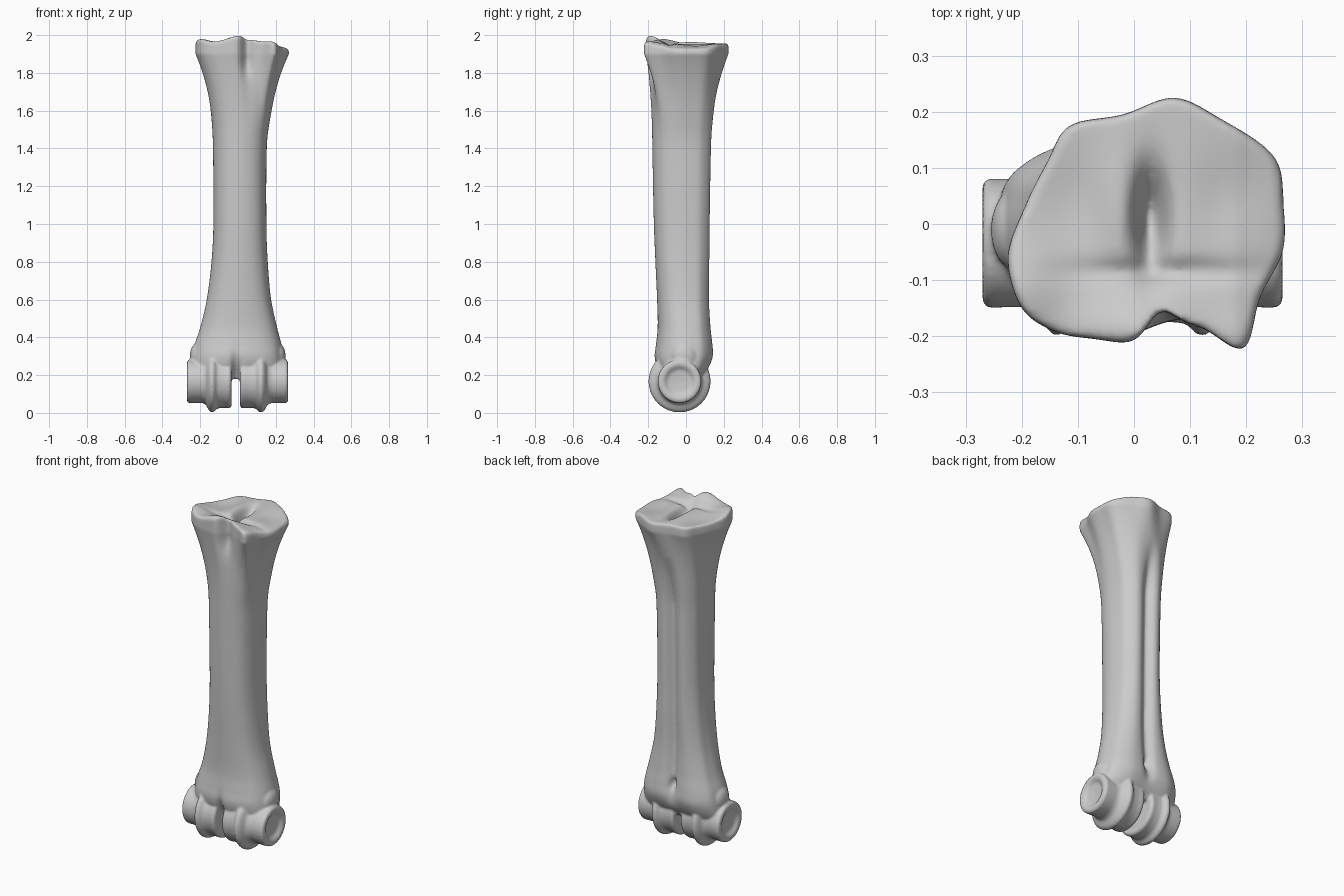
import bpy, bmesh
from math import sin, cos, exp, tau

if "Cube" in bpy.data.objects:
    bpy.data.objects.remove(bpy.data.objects["Cube"])

N = 144                                   # points around each ring

# Head outline seen from above, counter-clockwise from the front centre
HEAD = [(0, -.21), (.06, -.177), (.12, -.185), (.195, -.222), (.225, -.13), (.265, -.05),
        (.267, .03), (.25, .12), (.15, .19), (.07, .225), (-.02, .195), (-.115, .175),
        (-.155, .11), (-.195, .03), (-.225, -.06), (-.2, -.15), (-.14, -.192), (-.07, -.205)]
# Half outline of the shaft in unit size, mirrored to a full loop
HALF = [(0, -1), (.3, -.96), (.58, -.85), (.8, -.66), (.94, -.38), (1, -.05),
        (.98, .3), (.88, .68), (.52, .98), (0, .97)]
SHAFT = HALF + [(-x, y) for x, y in HALF[-2:0:-1]]
# Shaft extents: z, left, right, front, back
KEYS = [(.18, -.25, .245, -.12, .08), (.24, -.25, .245, -.155, .12), (.30, -.243, .24, -.168, .142),
        (.36, -.23, .23, -.16, .14), (.45, -.2, .207, -.15, .13), (.6, -.165, .175, -.153, .122),
        (.8, -.14, .157, -.162, .124), (1.0, -.13, .15, -.17, .126), (1.4, -.132, .152, -.178, .133),
        (1.6, -.138, .166, -.18, .14), (1.9, -.14, .165, -.18, .14)]


def gauss(d, s):
    return exp(-(d / s) ** 2)


def bump(x, y, cx, cy, sx, sy):
    return gauss(x - cx, sx) * gauss(y - cy, sy)


def loop_point(pts, t):
    """Point on a closed smooth curve, t from 0 to 1."""
    n = len(pts)
    u = t * n
    i = int(u)
    f = u - i
    a, b, c, d = (pts[(i + k) % n] for k in (-1, 0, 1, 2))
    return [.5 * (2 * b[k] + (c[k] - a[k]) * f + (2 * a[k] - 5 * b[k] + 4 * c[k] - d[k]) * f * f
                  + (3 * b[k] - a[k] - 3 * c[k] + d[k]) * f ** 3) for k in (0, 1)]


def extents(z):
    """Smooth interpolation of the shaft extents."""
    n = len(KEYS)
    i = max([k for k in range(n - 1) if KEYS[k][0] <= z + 1e-9] or [0])
    h = KEYS[i + 1][0] - KEYS[i][0]
    f = min(1, max(0, (z - KEYS[i][0]) / h))

    def slope(j, c):
        a, b = KEYS[max(j - 1, 0)], KEYS[min(j + 1, n - 1)]
        return (b[c] - a[c]) / (b[0] - a[0])
    return [KEYS[i][c] * (2 * f**3 - 3 * f**2 + 1) + KEYS[i + 1][c] * (3 * f**2 - 2 * f**3)
            + h * (slope(i, c) * (f**3 - 2 * f**2 + f) + slope(i + 1, c) * (f**3 - f**2))
            for c in range(1, 5)]


def outline(z, t):
    """Shaft section that grows into the head outline near the top."""
    l, r, fr, bk = extents(min(z, 1.9))
    ux, uy = loop_point(SHAFT, t)
    x = (l + r) / 2 + ux * (r - l) / 2
    y = (fr + bk) / 2 + uy * (bk - fr) / 2
    w = min(1, max(0, (z - 1.45) / .45)) ** 2
    hx, hy = loop_point(HEAD, t)
    x, y = x + (hx - x) * w, y + (hy - y) * w
    if y > 0:                             # groove and small hole down the back
        fade = min(1, max(0, (1.75 - z) / .3)) * min(1, max(0, (z - .25) / .1))
        y -= .028 * gauss(x - .005, .03) * fade + .03 * bump(x, z, .005, .38, .015, .025)
    else:                                 # front grooves above the notch and below the head
        y += .04 * gauss(x + .012, .022) * gauss(z - .2, .1)
        y += .03 * gauss(x - .045, .03) * gauss(z - 1.87, .08)
    return x, y


def top_height(x, y):
    """Joint surface: raised front, dished facets, deep central pit."""
    return (1.955 + .042 * bump(x, y, .01, -.19, .1, .06) + .025 * bump(x, y, -.2, -.12, .07, .08)
            + .012 * bump(x, y, -.03, .03, .04, .1) + .01 * bump(x, y, .19, -.2, .05, .05)
            - .012 * bump(x, y, -.11, .04, .07, .09) - .012 * bump(x, y, .17, .05, .06, .08)
            - .09 * bump(x, y, .03, .01, .026, .08) - .018 * gauss(y + .085, .02) * gauss(x - .05, .15)
            - .025 * max(0, (x - .18) / .08))


def skin(bm, rings):
    """Join rings of points into a closed tube."""
    vs = [[bm.verts.new(p) for p in ring] for ring in rings]
    for a, b in zip(vs, vs[1:]):
        for i in range(len(a)):
            j = (i + 1) % len(a)
            bm.faces.new((a[i], a[j], b[j], b[i]))
    bm.faces.new(vs[0][::-1])
    bm.faces.new(vs[-1])


bm = bmesh.new()

# Shaft and head
rings = []
for k in range(91):
    z = .18 + (1.9 - .18) * k / 90
    rings.append([(*outline(z, i / N), z) for i in range(N)])
rim = [outline(1.9, i / N) for i in range(N)]
for s, drop in ((1.0, .018), (.992, .006), (.975, .001)):
    rings.append([(x * s, y * s, top_height(x, y) - drop) for x, y in rim])
for k in range(1, 30):
    s = .975 * (1 - k / 30) + .004
    rings.append([(x * s + .02 * (1 - s), y * s, top_height(x * s + .02 * (1 - s), y * s)) for x, y in rim])
skin(bm, rings)

# Pair of ridged rollers at the lower end: x, radius
ROLLER = [(-.25, .005), (-.254, .06), (-.27, .085), (-.27, .105), (-.262, .115), (-.19, .114),
          (-.17, .123), (-.155, .153), (-.142, .165), (-.128, .162), (-.11, .143), (-.075, .14),
          (-.045, .143), (-.035, .132), (-.034, .005)]
for right in (False, True):
    prof = [(.01 + (-.034 - x) * 1.08, r) for x, r in ROLLER[::-1]] if right else ROLLER
    skin(bm, [[(x, -.034 + r * cos(tau * i / 72), .167 + r * sin(tau * i / 72)) for i in range(72)]
              for x, r in prof])

# Side knobs above the rollers
for x in (-.215, .212):
    ret = bmesh.ops.create_uvsphere(bm, u_segments=24, v_segments=16, radius=1)
    for v in ret["verts"]:
        v.co = (x + v.co.x * .04, -.01 + v.co.y * .07, .3 + v.co.z * .07)

bmesh.ops.recalc_face_normals(bm, faces=bm.faces)
me = bpy.data.meshes.new("cannon_bone")
bm.to_mesh(me)
bm.free()
bone = bpy.data.objects.new("cannon_bone", me)
bpy.context.collection.objects.link(bone)

# Fuse the parts into one organic surface
fuse = bone.modifiers.new("fuse", 'REMESH')
fuse.mode = 'VOXEL'
fuse.voxel_size = .007
fuse.use_smooth_shade = True
soft = bone.modifiers.new("soften", 'SMOOTH')
soft.factor = .5
soft.iterations = 4
